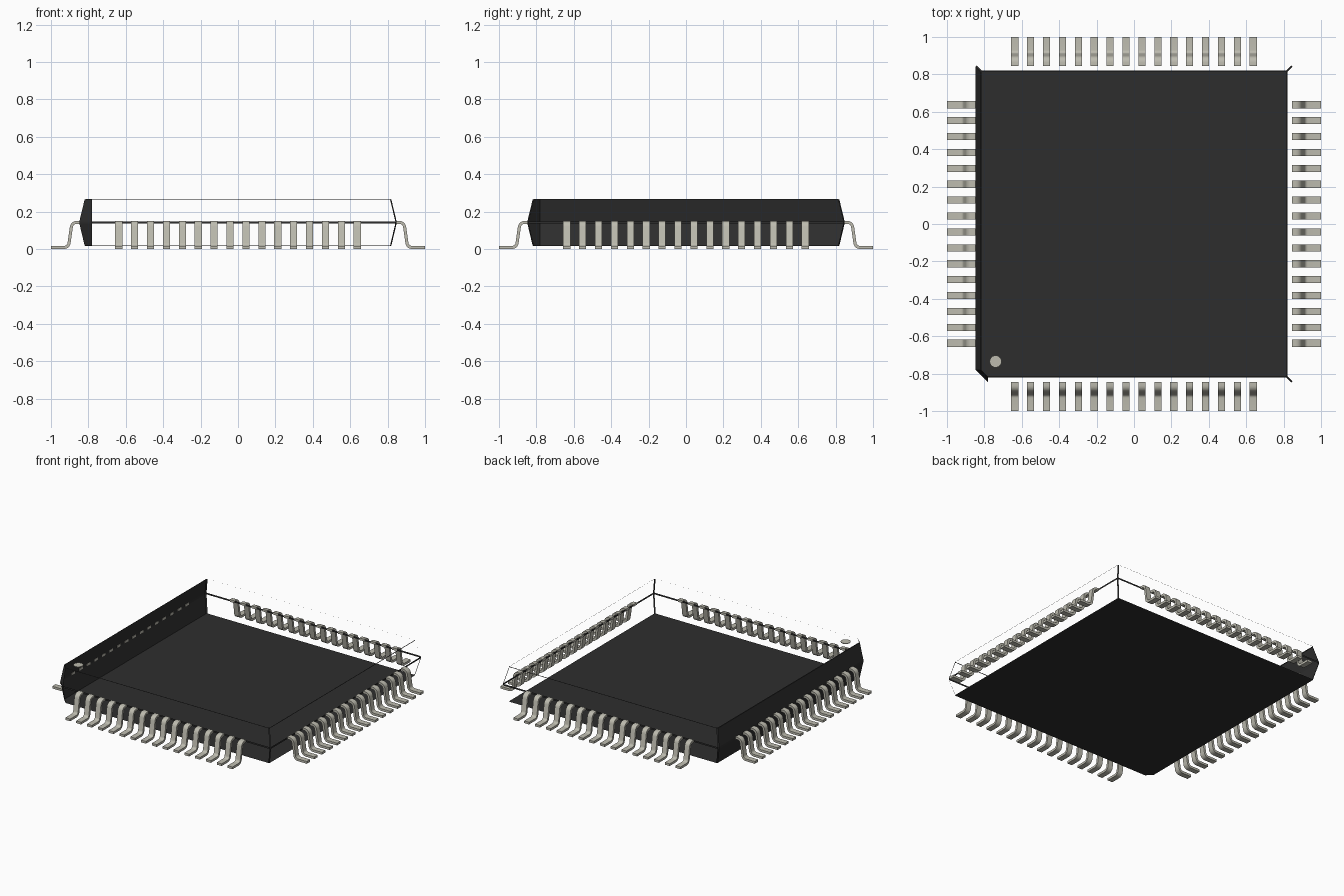
import bpy, bmesh, math
from mathutils import Matrix, Vector

cube = bpy.data.objects.get("Cube")
if cube:
    bpy.data.objects.remove(cube)


def material(name, rgb):
    m = bpy.data.materials.new(name)
    m.use_nodes = True
    m.diffuse_color = (*rgb, 1)
    m.node_tree.nodes["Principled BSDF"].inputs["Base Color"].default_value = (*rgb, 1)
    return m


BLACK = material("black plastic", (0.027, 0.027, 0.027))
METAL = material("tinned metal", (0.51, 0.50, 0.43))


def finish(bm, name, mat):
    mesh = bpy.data.meshes.new(name)
    bm.to_mesh(mesh)
    bm.free()
    mesh.materials.append(mat)
    obj = bpy.data.objects.new(name, mesh)
    bpy.context.collection.objects.link(obj)
    return obj


def outline(r):
    """Square with three narrow corner bevels and one wide corner cut."""
    a, s = 0.78, r - 0.007
    return [(-r, -a), (-a, -r), (s, -r), (r, -s),
            (r, s), (s, r), (-s, r), (-r, s)]


# Package shell: floor, left-hand wall, corner strips, seam and rims;
# the other three walls and the lid stay open
LEVELS = [(0.816, 0.016), (0.82, 0.018), (0.848, 0.136),
          (0.848, 0.148), (0.82, 0.264), (0.816, 0.266)]
OPEN_WALLS = (1, 3, 5)
SLOPED_BANDS = (1, 3)
bm = bmesh.new()
rings = [[bm.verts.new((x, y, z)) for x, y in outline(r)] for r, z in LEVELS]
bm.faces.new(rings[0][::-1])
for band, (low, high) in enumerate(zip(rings, rings[1:])):
    for i in range(8):
        if band in SLOPED_BANDS and i in OPEN_WALLS:
            continue
        j = (i + 1) % 8
        bm.faces.new((low[i], low[j], high[j], high[i]))
finish(bm, "package_shell", BLACK)

# Pin one marker
bm = bmesh.new()
bmesh.ops.create_cone(bm, cap_ends=True, segments=24, radius1=0.032, radius2=0.032,
                      depth=0.004, matrix=Matrix.Translation((-0.74, -0.735, 0.266)))
finish(bm, "pin_one_marker", METAL)

# Gull-wing lead: centre line with rounded bends, thickened and extruded
THICK, WIDTH, PITCH, COUNT = 0.016, 0.038, 0.085, 16


def arc(cx, cz, r, start, end, steps=5):
    return [Vector((cx + r * math.cos(math.radians(start + (end - start) * k / steps)),
                    cz + r * math.sin(math.radians(start + (end - start) * k / steps))))
            for k in range(steps + 1)]


path = ([Vector((0.846, 0.142))] + arc(0.864, 0.115, 0.027, 90, 8)
        + arc(0.930, 0.035, 0.027, 188, 270) + [Vector((1.0, 0.008))])


def lead_mesh():
    bm = bmesh.new()
    sections = []
    for i, p in enumerate(path):
        t = (path[min(i + 1, len(path) - 1)] - path[max(i - 1, 0)]).normalized()
        if i in (0, len(path) - 1):
            t = Vector((1, 0))
        n = Vector((-t.y, t.x)) * THICK / 2
        top, low = p + n, p - n
        sections.append([bm.verts.new((q.x, y, q.y)) for q, y in (
            (top, -WIDTH / 2), (top, WIDTH / 2), (low, WIDTH / 2), (low, -WIDTH / 2))])
    for a, b in zip(sections, sections[1:]):
        for k in range(4):
            m = (k + 1) % 4
            bm.faces.new((a[k], a[m], b[m], b[k]))
    bm.faces.new(sections[0])
    bm.faces.new(sections[-1][::-1])
    bmesh.ops.recalc_face_normals(bm, faces=bm.faces)
    for f in bm.faces:
        f.smooth = True
    for e in bm.edges:
        e.smooth = e.calc_face_angle(0) < math.radians(40)
    return bm


# One row of leads per side, turned in quarter steps
for turn, side in enumerate(("left", "back", "right", "front")):
    row = bmesh.new()
    for i in range(COUNT):
        one = lead_mesh()
        bmesh.ops.translate(one, verts=one.verts, vec=(0, (i - (COUNT - 1) / 2) * PITCH, 0))
        temp = bpy.data.meshes.new("lead")
        one.to_mesh(temp)
        one.free()
        row.from_mesh(temp)
        bpy.data.meshes.remove(temp)
    bmesh.ops.rotate(row, verts=row.verts, cent=(0, 0, 0),
                     matrix=Matrix.Rotation(turn * math.pi / 2, 3, 'Z'))
    finish(row, side + "_leads", METAL)
